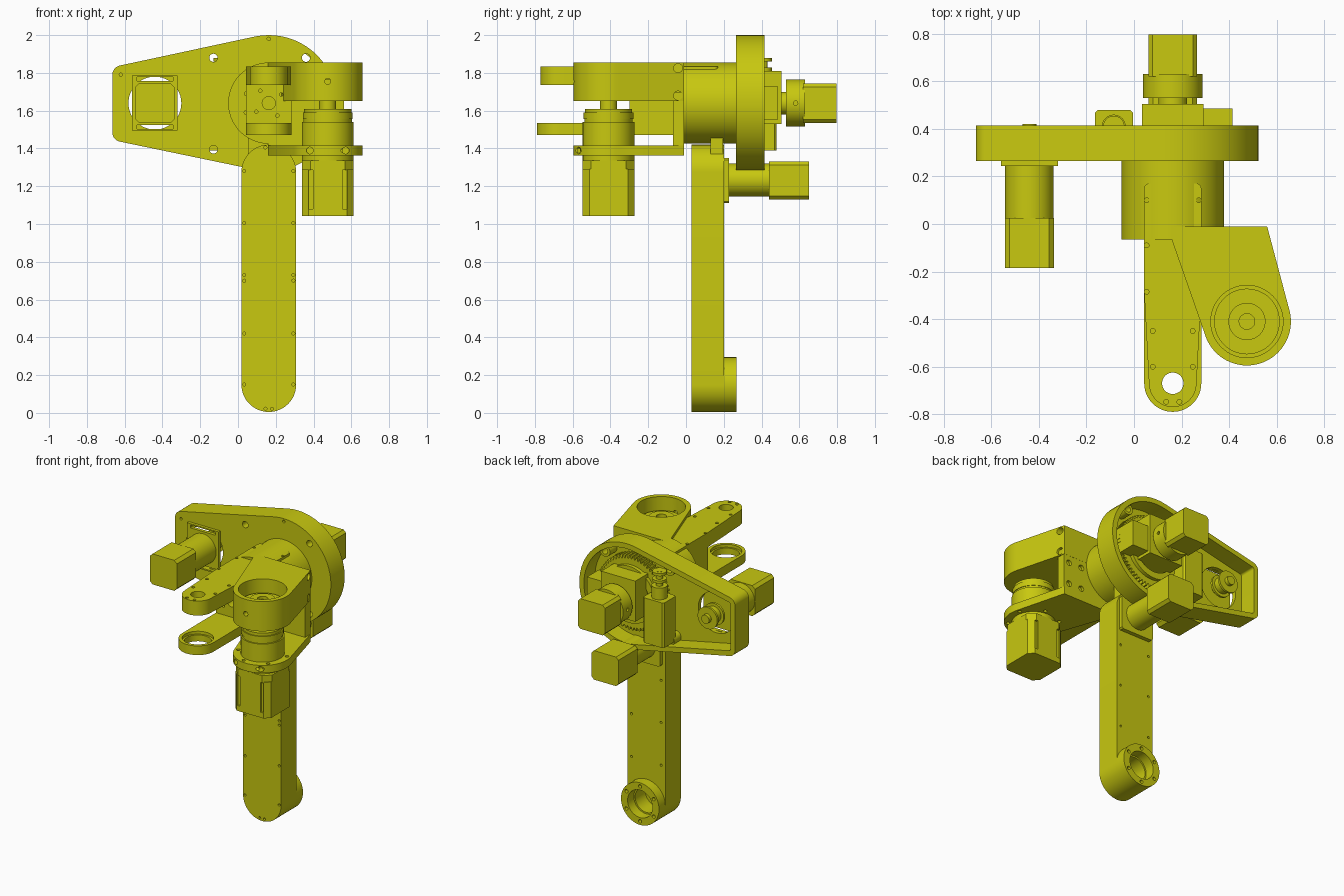
import bpy, bmesh, math
from mathutils import Vector
from mathutils.geometry import convex_hull_2d

if "Cube" in bpy.data.objects:
    bpy.data.objects.remove(bpy.data.objects["Cube"], do_unlink=True)

COLOR = (0.58, 0.58, 0.005, 1)
mat = bpy.data.materials.new("mustard_yellow")
mat.use_nodes = True
mat.diffuse_color = COLOR
mat.node_tree.nodes["Principled BSDF"].inputs["Base Color"].default_value = COLOR


def place(axis, u, v, w):
    """2D point (u, v) in the plane across the axis, w along it."""
    return {"x": (w, u, v), "y": (u, w, v), "z": (u, v, w)}[axis]


def prism(name, axis, pts, a, b):
    bm = bmesh.new()
    low = [bm.verts.new(place(axis, u, v, a)) for u, v in pts]
    high = [bm.verts.new(place(axis, u, v, b)) for u, v in pts]
    bm.faces.new(low)
    bm.faces.new(high)
    n = len(pts)
    for i in range(n):
        j = (i + 1) % n
        bm.faces.new((low[i], low[j], high[j], high[i]))
    bmesh.ops.recalc_face_normals(bm, faces=bm.faces)
    me = bpy.data.meshes.new(name)
    bm.to_mesh(me)
    bm.free()
    me.materials.append(mat)
    ob = bpy.data.objects.new(name, me)
    bpy.context.collection.objects.link(ob)
    return ob


def circle(u, v, r, n=48):
    return [(u + r * math.cos(2 * math.pi * i / n), v + r * math.sin(2 * math.pi * i / n)) for i in range(n)]


def hull(*discs):
    """Outline stretched around discs (u, v, r); r = 0 is a sharp corner."""
    pts = []
    for u, v, r in discs:
        pts += circle(u, v, r, 64) if r else [(u, v)]
    return [pts[i] for i in convex_hull_2d([Vector(p) for p in pts])]


def cyl(name, axis, c, r, a, b, n=48):
    return prism(name, axis, circle(c[0], c[1], r, n), a, b)


def box(name, axis, c, hu, hv, a, b, chamfer=0.0):
    k = chamfer
    pts = [(-hu, -hv + k), (-hu + k, -hv), (hu - k, -hv), (hu, -hv + k),
           (hu, hv - k), (hu - k, hv), (-hu + k, hv), (-hu, hv - k)]
    if not k:
        pts = pts[1::2]
        pts = [(-hu, -hv), (hu, -hv), (hu, hv), (-hu, hv)]
    return prism(name, axis, [(c[0] + u, c[1] + v) for u, v in pts], a, b)


def cut(ob, *cutters):
    for c in cutters:
        m = ob.modifiers.new("cut", "BOOLEAN")
        m.operation, m.solver, m.object = "DIFFERENCE", "EXACT", c
        bpy.context.view_layer.objects.active = ob
        bpy.ops.object.modifier_apply(modifier=m.name)
        bpy.data.objects.remove(c, do_unlink=True)
    return ob


def holes(ob, axis, spots, r, a, b):
    return cut(ob, *[cyl("cutter", axis, p, r, a, b, 16) for p in spots])


def around(c, r, n, start=0.0):
    return [(c[0] + r * math.cos(start + 2 * math.pi * i / n),
             c[1] + r * math.sin(start + 2 * math.pi * i / n)) for i in range(n)]


S = (0.163, 1.64)       # shoulder axis (x, z)
D = (-0.44, 1.64)       # shoulder drive axis (x, z)
W = (0.475, -0.41)      # side bracket axis (x, y)
F = (0.163, -0.67)      # fork axis (x, y)
X = S[0]

# Shoulder housing: tapered tray, open to the back
def tray(off):
    return hull((*S, 0.36 - off), (-0.615, 1.79, 0.05 - off), (-0.615, 1.485, 0.05 - off))

housing = prism("shoulder_housing", "y", tray(0), 0.265, 0.415)
cut(housing, prism("cutter", "y", tray(0.035), 0.295, 0.5),
    cyl("cutter", "y", D, 0.14, 0.2, 0.4))
holes(housing, "y", [(-0.13, 1.88), (0.36, 1.88), (-0.13, 1.395), (0.36, 1.395)], 0.022, 0.2, 0.4)
holes(housing, "y", [(-0.62, 1.79), (X, 1.98)], 0.009, 0.2, 0.28)
for i, (x, z) in enumerate([(-0.13, 1.88), (0.36, 1.88), (-0.13, 1.395), (0.36, 1.395)]):
    cut(cyl(f"housing_boss_{i}", "y", (x, z), 0.04, 0.29, 0.37, 24),
        cyl("cutter", "y", (x, z), 0.022, 0.2, 0.5, 16))

# Shoulder drum and its toothed ring
drum = cyl("shoulder_drum", "y", S, 0.215, -0.065, 0.27, 96)
holes(drum, "y", around(S, 0.13, 8, 0.39), 0.01, -0.1, -0.03)
TEETH = 60
teeth = []
for i in range(TEETH):
    for k, r in ((0, 0.235), (0.25, 0.235), (0.45, 0.255), (0.75, 0.255)):
        t = 2 * math.pi * (i + k) / TEETH
        teeth.append((S[0] + r * math.cos(t), S[1] + r * math.sin(t)))
cut(prism("shoulder_gear", "y", teeth, 0.30, 0.365), cyl("cutter", "y", S, 0.19, 0.2, 0.5))
cut(cyl("shoulder_bearing", "y", S, 0.195, 0.29, 0.39, 64), cyl("cutter", "y", S, 0.15, 0.2, 0.5))

# Shoulder drive motor at the narrow end
cut(box("drive_flange", "y", D, 0.12, 0.146, 0.245, 0.268),
    *[box("cutter", "y", (D[0], z), 0.095, 0.01, 0.2, 0.3) for z in (1.513, 1.767)])
cyl("drive_gearbox", "y", D, 0.102, 0.025, 0.25)
box("drive_motor", "y", D, 0.103, 0.105, -0.185, 0.025, 0.02)
cyl("drive_shaft", "y", D, 0.03, 0.25, 0.42, 24)
for i, (r, a, b) in enumerate([(0.075, 0.31, 0.325), (0.055, 0.325, 0.38), (0.075, 0.38, 0.395)]):
    cyl(f"drive_pulley_{i}", "y", D, r, a, b, 32)

# Rear motor on the shoulder axis
box("rear_block", "y", (X, 1.67), 0.13, 0.14, 0.27, 0.505)
box("rear_side_block", "y", (0.34, 1.64), 0.075, 0.09, 0.29, 0.485)
cyl("rear_shaft", "y", S, 0.06, 0.50, 0.54, 32)
cut(cyl("rear_gearbox", "y", S, 0.125, 0.53, 0.63),
    *[cyl("cutter", "x", (0.58, 1.64), 0.012, a, b, 12) for a, b in ((0.27, 0.4), (-0.1, 0.055))])
box("rear_motor", "y", S, 0.103, 0.104, 0.62, 0.797, 0.018)

# Upright motor beside it with its knob
U = (-0.085, 0.41)
box("upright_motor", "z", U, 0.08, 0.07, 1.39, 1.70, 0.012)
cyl("upright_gearbox", "z", U, 0.05, 1.70, 1.78, 32)
cyl("upright_shaft", "z", U, 0.022, 1.78, 1.88, 20)
for i, z in enumerate((1.81, 1.86)):
    cyl(f"upright_knob_{i}", "z", U, 0.045, z, z + 0.018, 32)

# Long arm with its end boss
arm = prism("lower_arm", "y", hull((X, 0.15, 0.145), (X, 1.275, 0.145)), 0.03, 0.2)
rows = [(x, z) for x in (0.033, 0.293) for z in (0.15, 0.42, 0.70, 0.73, 1.005, 1.28)]
holes(arm, "y", rows + [(0.145, 0.022), (0.18, 0.022), (0.145, 1.405)], 0.008, 0.0, 0.05)
holes(arm, "y", [(x, z) for x in (0.05, 0.276) for z in (0.42, 0.715, 1.005)], 0.008, 0.18, 0.25)
cut(arm, cyl("cutter", "y", (X, 0.15), 0.085, 0.09, 0.3))
boss = cyl("arm_end_boss", "y", (X, 0.15), 0.145, 0.195, 0.268, 64)
cut(boss, cyl("cutter", "y", (X, 0.15), 0.095, 0.1, 0.4))
holes(boss, "y", around((X, 0.15), 0.12, 6, math.pi / 6), 0.012, 0.24, 0.3)
box("arm_neck", "y", (X, 1.40), 0.11, 0.08, 0.13, 0.195)

# Elbow motor behind the arm
box("elbow_flange", "y", (X, 1.23), 0.125, 0.12, 0.195, 0.228, 0.01)
cyl("elbow_gearbox", "y", (X, 1.233), 0.088, 0.22, 0.445)
box("elbow_motor", "y", (X, 1.23), 0.102, 0.1, 0.44, 0.65, 0.018)

# Wrist fork: two prongs joined by a web
upper = prism("fork_upper_prong", "z",
              hull((*F, 0.1), (X - 0.12, -0.29, 0), (X + 0.12, -0.29, 0), (X - 0.1, 0.15, 0.02),
                   (X + 0.1, 0.15, 0.02)), 1.735, 1.835)
cut(upper, cyl("cutter", "z", F, 0.045, 1.6, 1.9), cyl("cutter", "z", F, 0.07, 1.6, 1.77))
holes(upper, "z", [(X + sx * 0.084, y) for sx in (-1, 1) for y in (-0.6, -0.45)]
      + [(X + sx * 0.028, -0.748) for sx in (-1, 1)]
      + [(X + sx * 0.11, y) for sx, y in ((-1, -0.285), (-1, -0.09), (-1, 0.1), (1, 0.1))], 0.01, 1.81, 1.9)
lower = prism("fork_lower_prong", "z", hull((*F, 0.12), (X - 0.12, -0.07, 0), (X + 0.12, -0.07, 0)),
              1.472, 1.535)
cut(lower, cyl("cutter", "z", F, 0.085, 1.4, 1.6), cyl("cutter", "z", F, 0.098, 1.515, 1.6))
holes(lower, "x", [(-0.27, 1.505), (-0.185, 1.505)], 0.01, 0.26, 0.32)
web = prism("fork_web", "x", hull((-0.30, 1.74, 0), (-0.30, 1.475, 0), (-0.05, 1.74, 0), (-0.10, 1.505, 0.03)),
            X - 0.12, X + 0.12)
holes(web, "y", [(X, 1.64)], 0.035, -0.35, -0.2)
holes(web, "y", around((X, 1.64), 0.08, 4, 0.6), 0.009, -0.35, -0.27)

# Side bracket: bored top block, back plate and lower plate
outline = hull((0.16, -0.01, 0), (0.16, -0.07, 0), (0.56, -0.01, 0), (*W, 0.185))
block = prism("bracket_block", "z", outline, 1.65, 1.855)
cut(block, cyl("cutter", "z", W, 0.152, 1.74, 1.9, 64))
holes(block, "y", [(W[0], 1.755)], 0.016, -0.65, -0.54)
holes(block, "x", [(-0.042, z) for z in (1.68, 1.825)], 0.024, 0.53, 0.65)
plate = box("bracket_back_plate", "y", (0.36, 1.53), 0.2, 0.165, -0.07, -0.011)
holes(plate, "y", [(x, z) for x in (0.42, 0.52) for z in (1.45, 1.6)], 0.02, -0.03, 0.05)
shelf = prism("bracket_lower_plate", "z", outline, 1.362, 1.415)
holes(shelf, "z", around(W, 0.16, 6, 0.3), 0.012, 1.3, 1.5)
holes(shelf, "y", [(W[0] + s * 0.095, 1.389) for s in (-1, 1)], 0.018, -0.65, -0.53)
holes(shelf, "x", [(-0.57, 1.389)], 0.012, 0.45, 0.7)

# Bracket hub, shaft, gearbox and hanging motor
hub = cyl("bracket_hub_disc", "z", W, 0.138, 1.73, 1.765, 64)
step = cyl("bracket_hub_step", "z", W, 0.078, 1.76, 1.79)
cut(step, cyl("cutter", "z", W, 0.033, 1.77, 1.9, 24))
cyl("bracket_shaft", "z", W, 0.045, 1.60, 1.66, 32)
cyl("bracket_gearbox_cap", "z", W, 0.125, 1.59, 1.61, 64)
cyl("bracket_gearbox_collar", "z", W, 0.132, 1.555, 1.59, 64)
cyl("bracket_gearbox", "z", W, 0.137, 1.33, 1.54, 64)
cyl("bracket_gearbox_neck", "z", W, 0.128, 1.28, 1.56, 64)
motor = box("bracket_motor", "z", W, 0.137, 0.137, 1.043, 1.29, 0.035)
cut(motor, *[box("cutter", "z", (W[0] + u, W[1] + v), 0.012, 0.012, 1.08, 1.4)
             for u, v in [(s * 0.09, t * 0.137) for s in (-1, 1) for t in (-1, 1)]])
box("bracket_motor_flange", "z", W, 0.137, 0.137, 1.285, 1.335, 0.045)

# Smooth round walls, keep edges crisp
bpy.ops.object.select_all(action="DESELECT")
for ob in bpy.context.scene.objects:
    if ob.type == "MESH":
        ob.select_set(True)
        bpy.context.view_layer.objects.active = ob
bpy.ops.object.shade_smooth_by_angle(angle=math.radians(30))
